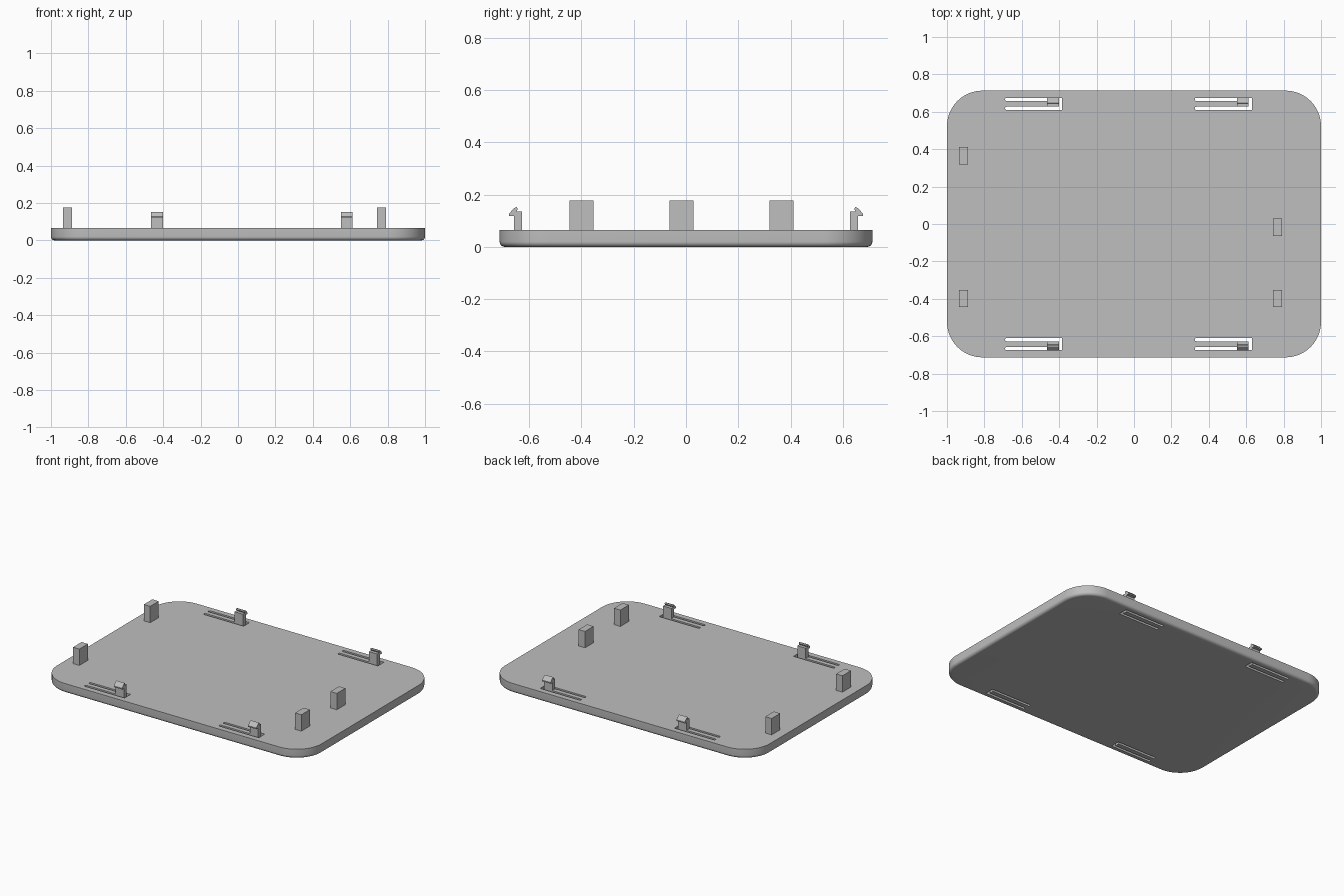
import bpy, bmesh, math

if "Cube" in bpy.data.objects:
    bpy.data.objects.remove(bpy.data.objects["Cube"])

HX, HY, R = 1.0, 0.713, 0.19      # plate half sizes and corner radius
TOP, FILLET = 0.065, 0.02         # plate thickness and lower edge rounding

grey = bpy.data.materials.new("grey_plastic")
grey.diffuse_color = (0.52, 0.52, 0.52, 1)
grey.use_nodes = True
grey.node_tree.nodes["Principled BSDF"].inputs["Base Color"].default_value = grey.diffuse_color


def finish(name, bm):
    bmesh.ops.recalc_face_normals(bm, faces=bm.faces)
    me = bpy.data.meshes.new(name)
    bm.to_mesh(me)
    bm.free()
    me.materials.append(grey)
    ob = bpy.data.objects.new(name, me)
    bpy.context.collection.objects.link(ob)
    return ob


def loft(name, rings):
    bm = bmesh.new()
    loops = [[bm.verts.new(p) for p in ring] for ring in rings]
    n = len(loops[0])
    for a, b in zip(loops, loops[1:]):
        for i in range(n):
            j = (i + 1) % n
            bm.faces.new((a[i], a[j], b[j], b[i]))
    bm.faces.new(loops[0][::-1])
    bm.faces.new(loops[-1])
    return finish(name, bm)


def arc(cx, cy, r, a0, a1, n):
    return [(cx + r * math.cos(math.radians(a0 + (a1 - a0) * i / n)),
             cy + r * math.sin(math.radians(a0 + (a1 - a0) * i / n))) for i in range(n + 1)]


def plate_ring(inset, z):
    pts = []
    for k, (sx, sy) in enumerate([(1, 1), (-1, 1), (-1, -1), (1, -1)]):
        pts += arc(sx * (HX - R), sy * (HY - R), R - inset, 90 * k, 90 * k + 90, 16)
    return [(x, y, z) for x, y in pts]


# Rounded cover plate with a filleted lower edge
rings = []
for i in range(7):
    a = math.radians(15 * i)
    rings.append(plate_ring(FILLET * (1 - math.sin(a)), FILLET * (1 - math.cos(a))))
rings.append(plate_ring(0, TOP))
plate = loft("cover_plate", rings)

# Clips: U-shaped slot freeing a flexible tongue, with a hook at its end
Y_IN, Y_OUT, W = 0.610, 0.675, 0.017
T_IN, T_OUT = Y_IN + W, Y_OUT - W
hook_profile = [(T_IN, TOP), (T_IN, 0.135), (0.649, 0.135), (0.644, 0.144), (0.647, 0.152),
                (0.658, 0.148), (0.677, 0.127), (0.677, 0.119), (T_OUT, 0.119), (T_OUT, TOP)]
for end_x, x_name in ((-0.385, "left"), (0.630, "right")):
    x0, x1 = end_x - 0.305 + W / 2, end_x - W
    slot = [(end_x, Y_IN), (end_x, Y_OUT)]
    slot += arc(x0, Y_OUT - W / 2, W / 2, 90, 270, 8)
    slot += [(x1, T_OUT), (x1, T_IN)]
    slot += arc(x0, Y_IN + W / 2, W / 2, 90, 270, 8)
    for s, y_name in ((-1, "front"), (1, "back")):
        cutter = loft("slot_cutter", [[(x, s * y, z) for x, y in slot] for z in (-0.1, 0.2)])
        mod = plate.modifiers.new("slot", 'BOOLEAN')
        mod.operation, mod.solver, mod.object = 'DIFFERENCE', 'EXACT', cutter
        bpy.context.view_layer.objects.active = plate
        bpy.ops.object.modifier_apply(modifier=mod.name)
        bpy.data.objects.remove(cutter)
        loft(f"clip_hook_{y_name}_{x_name}",
             [[(x, s * y, z) for y, z in hook_profile] for x in (x1 - 0.063, x1)])

# Locating posts
for i, (x, y) in enumerate([(-0.911, 0.365), (-0.911, -0.399), (0.767, -0.017), (0.767, -0.399)]):
    loft(f"locating_post_{i + 1}",
         [[(x + a * 0.024, y + b * 0.046, z) for a, b in ((-1, -1), (1, -1), (1, 1), (-1, 1))]
          for z in (TOP, 0.177)])

# Smooth the rounded rim only
bpy.ops.object.select_all(action='DESELECT')
plate.select_set(True)
bpy.context.view_layer.objects.active = plate
bpy.ops.object.shade_smooth_by_angle(angle=math.radians(30))
